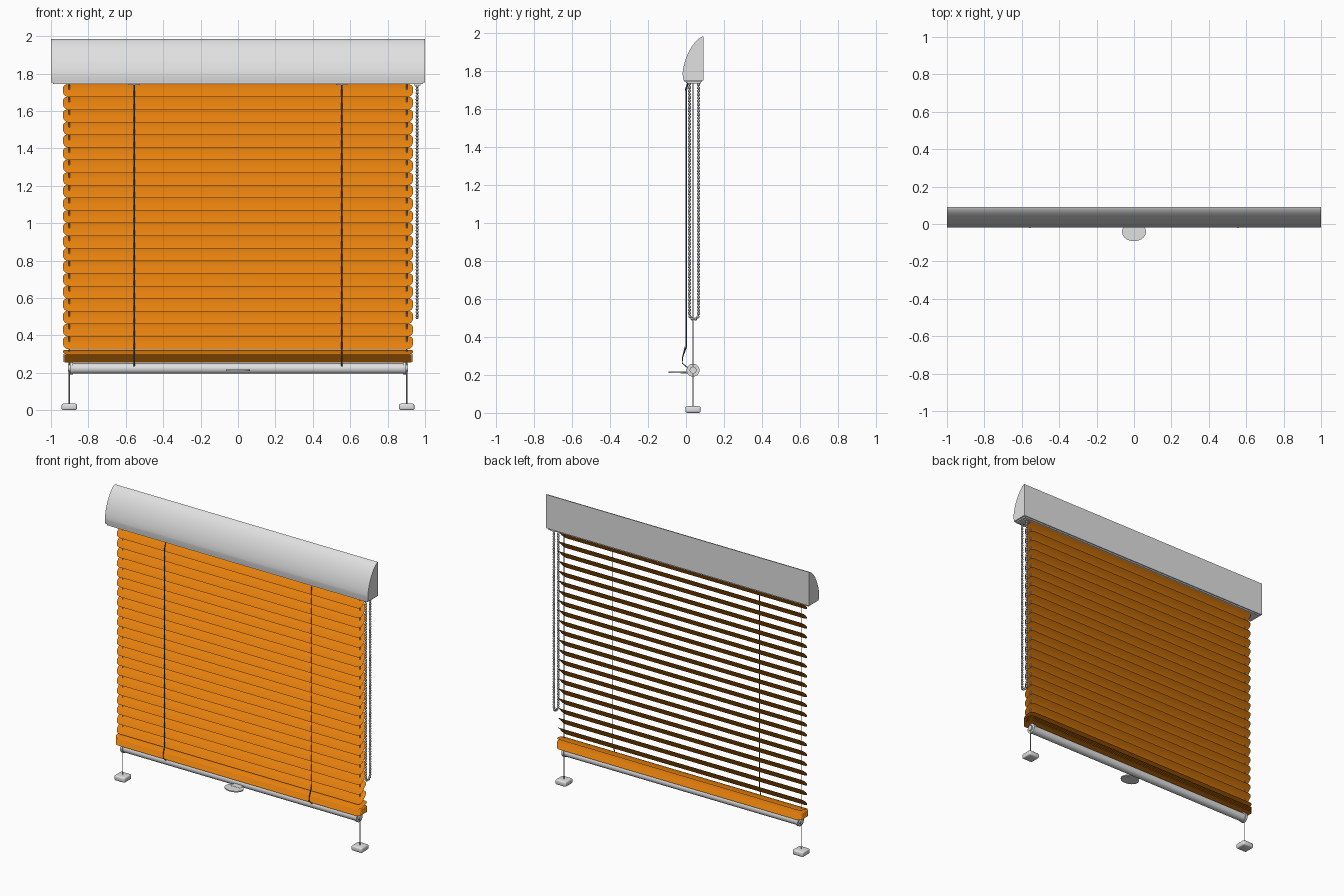
import bpy, bmesh, math
from mathutils import Matrix, Vector

if "Cube" in bpy.data.objects:
    bpy.data.objects.remove(bpy.data.objects["Cube"])

YC = 0.037          # depth of the blind's centre plane
PITCH = 0.0674      # slat spacing


def material(name, rgb):
    m = bpy.data.materials.new(name)
    m.diffuse_color = (*rgb, 1)
    m.use_nodes = True
    m.node_tree.nodes["Principled BSDF"].inputs["Base Color"].default_value = m.diffuse_color
    return m


WHITE = material("light grey", (0.75, 0.75, 0.75))
ORANGE = material("orange", (0.8, 0.22, 0.004))
DARK = material("dark cord grey", (0.10, 0.12, 0.15))
STEEL = material("steel grey", (0.42, 0.42, 0.42))


def finish(bm, name, mat, smooth=True):
    me = bpy.data.meshes.new(name)
    bm.to_mesh(me)
    bm.free()
    ob = bpy.data.objects.new(name, me)
    bpy.context.collection.objects.link(ob)
    me.materials.append(mat)
    if smooth:
        bpy.ops.object.select_all(action='DESELECT')
        ob.select_set(True)
        bpy.context.view_layer.objects.active = ob
        bpy.ops.object.shade_smooth_by_angle(angle=math.radians(35))
    return ob


def box(name, mat, c, size, bevel=0.0):
    bm = bmesh.new()
    bmesh.ops.create_cube(bm, size=1, matrix=Matrix.Translation(c) @ Matrix.Diagonal((*size, 1)))
    if bevel:
        bmesh.ops.bevel(bm, geom=bm.edges[:], offset=bevel, segments=3, profile=0.5, affect='EDGES')
    return finish(bm, name, mat)


def rod_x(name, mat, x0, x1, z, r, seg=32):
    bm = bmesh.new()
    mx = Matrix.Translation(((x0 + x1) / 2, YC, z)) @ Matrix.Rotation(math.pi / 2, 4, 'Y')
    bmesh.ops.create_cone(bm, cap_ends=True, segments=seg, radius1=r, radius2=r, depth=x1 - x0, matrix=mx)
    return finish(bm, name, mat)


def prism(name, mat, pts, vec):
    bm = bmesh.new()
    f = bm.faces.new([bm.verts.new(p) for p in pts])
    ext = bmesh.ops.extrude_face_region(bm, geom=[f])
    bmesh.ops.translate(bm, vec=vec, verts=[v for v in ext["geom"] if isinstance(v, bmesh.types.BMVert)])
    bmesh.ops.recalc_face_normals(bm, faces=bm.faces[:])
    return finish(bm, name, mat)


def tube(name, mat, pts, r):
    cu = bpy.data.curves.new(name, 'CURVE')
    cu.dimensions = '3D'
    cu.bevel_depth = r
    cu.bevel_resolution = 1
    sp = cu.splines.new('POLY')
    sp.points.add(len(pts) - 1)
    for p, co in zip(sp.points, pts):
        p.co = (*co, 1)
    ob = bpy.data.objects.new(name, cu)
    cu.materials.append(mat)
    bpy.context.collection.objects.link(ob)


def add_slat(bm, zc, tilt, half=0.05, length=0.935, r=0.032, crown=0.006):
    # thin crowned sheet with rounded ends, front edge lowered by tilt
    prev = None
    for i in range(17):
        s = half * math.sin(-math.pi / 2 + math.pi * i / 16)
        k = max(0.0, abs(s) - (half - r)) / r
        x = length - r + r * math.sqrt(max(0.0, 1 - k * k))
        h = crown * (1 - (s / half) ** 2) - crown / 2
        y = YC + s * math.cos(tilt) - h * math.sin(tilt)
        z = zc + s * math.sin(tilt) + h * math.cos(tilt)
        row = [bm.verts.new((-x, y, z)), bm.verts.new((x, y, z))]
        if prev:
            bm.faces.new((prev[0], prev[1], row[1], row[0]))
        prev = row


# headbox: curved front, flat back
n = 24
profile = [(1.0, 0.092, 1.752), (1.0, -0.013, 1.752)]
for i in range(n + 1):
    a = math.pi / 2 * i / n
    profile.append((1.0, 0.092 - 0.110 * max(0, math.cos(a)) ** 1.25, 1.785 + 0.199 * math.sin(a) ** 1.25))
prism("headbox", WHITE, profile, Vector((-2, 0, 0)))
box("headbox_base", WHITE, (0, 0.038, 1.749), (1.98, 0.094, 0.012))

# hanging slats
bm = bmesh.new()
for i in range(21):
    add_slat(bm, 1.711 - PITCH * i, math.radians(45))
add_slat(bm, 0.312, math.radians(14))
finish(bm, "slats", ORANGE)

# slats stacked at the bottom
bm = bmesh.new()
for i in range(8):
    add_slat(bm, 0.257 + 0.0053 * i, 0)
finish(bm, "stacked_slats", ORANGE)

# bottom rail with end caps
rod_x("bottom_rail", WHITE, -0.887, 0.887, 0.223, 0.028)
for s, side in ((-1, "left"), (1, "right")):
    rod_x("rail_cap_" + side, WHITE, *sorted((s * 0.883, s * 0.899)), 0.225, 0.034)
    rod_x("rail_knob_" + side, WHITE, *sorted((s * 0.896, s * 0.909)), 0.225, 0.018)
    # guide wire and floor foot
    tube("guide_wire_" + side, STEEL, [(s * 0.902, YC, 0.03), (s * 0.902, YC, 1.75)], 0.003)
    box("foot_" + side, WHITE, (s * 0.902, YC, 0.0175), (0.082, 0.08, 0.035), 0.010)
    # front cord and its outlet plate
    y = -0.004 if s < 0 else 0.003
    tube("cord_" + side, DARK, [(s * 0.555, 0.012, 1.75), (s * 0.555, y, 1.70), (s * 0.555, y, 0.35),
                                (s * 0.555, -0.019, 0.29), (s * 0.555, -0.020, 0.262),
                                (s * 0.555, 0.012, 0.235)], 0.003)
    box("cord_outlet_" + side, STEEL, (s * 0.555, 0.02, 1.742), (0.06, 0.04, 0.008))

# pull handle: flat oval joined to the rail by a neck
oval = [(0.064 * math.cos(2 * math.pi * i / 40), -0.042 + 0.05 * math.sin(2 * math.pi * i / 40), 0.210)
        for i in range(40)]
prism("pull_handle", WHITE, oval, Vector((0, 0, 0.007)))
box("handle_neck", WHITE, (0, 0.0, 0.2135), (0.07, 0.06, 0.010))

# beaded loop chain on the right
R, Z0, Z1, X = 0.024, 0.518, 1.75, 0.958
YM = 0.042
path = [(X, YM - R, Z1), (X, YM - R, Z0)]
path += [(X, YM - R * math.cos(math.pi * i / 10), Z0 - R * math.sin(math.pi * i / 10)) for i in range(1, 10)]
path += [(X, YM + R, Z0), (X, YM + R, Z1)]
tube("chain_string", STEEL, path, 0.003)
bm = bmesh.new()
drop, arc, step = Z1 - Z0, math.pi * R, 0.0175
for i in range(int((2 * drop + arc) / step) + 1):
    d = i * step
    if d < drop:
        p = (X, YM - R, Z1 - d)
    elif d < drop + arc:
        a = (d - drop) / R
        p = (X, YM - R * math.cos(a), Z0 - R * math.sin(a))
    else:
        p = (X, YM + R, Z0 + d - drop - arc)
    bmesh.ops.create_uvsphere(bm, u_segments=10, v_segments=6, radius=0.0085, matrix=Matrix.Translation(p))
for f in bm.faces:
    f.smooth = True
finish(bm, "chain_beads", STEEL, smooth=False)
box("chain_outlet", WHITE, (X, YM, 1.742), (0.035, 0.075, 0.012))
